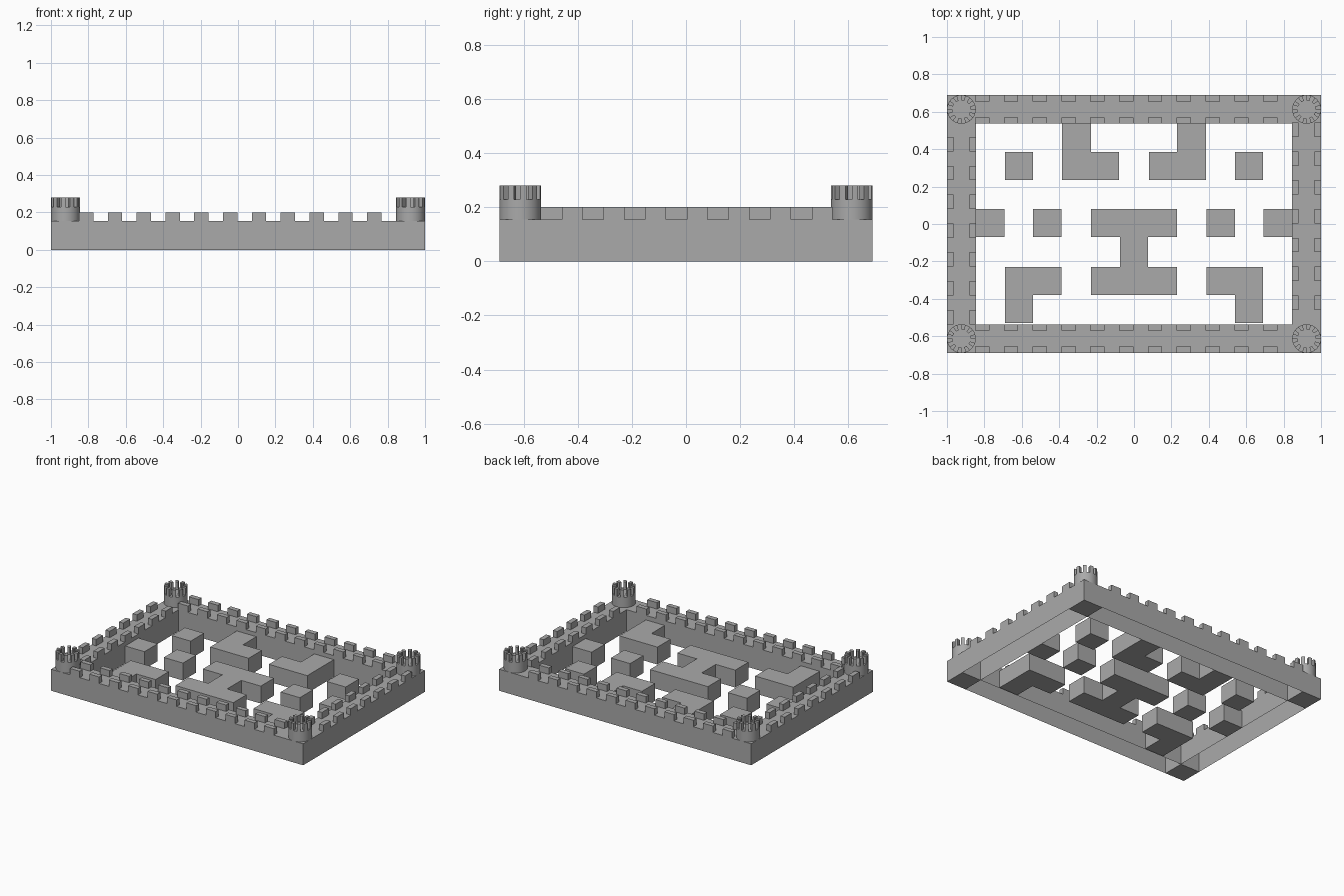
import bpy, bmesh, math

cube = bpy.data.objects.get("Cube")
if cube:
    bpy.data.objects.remove(cube, do_unlink=True)

stone = bpy.data.materials.new("grey_stone")
stone.use_nodes = True
GREY = (0.4, 0.4, 0.4, 1)
stone.diffuse_color = GREY
stone.node_tree.nodes["Principled BSDF"].inputs["Base Color"].default_value = GREY

CELL = 0.154      # wall thickness and height
TOP = 0.2         # merlon height
HEDGE = 0.125     # inner block height
HX, HY = 1.0, 0.69


def finish(name, bm):
    mesh = bpy.data.meshes.new(name)
    bm.to_mesh(mesh)
    bm.free()
    mesh.materials.append(stone)
    obj = bpy.data.objects.new(name, mesh)
    bpy.context.collection.objects.link(obj)
    return obj


def prism(bm, outline, z0, z1, bottom=True):
    """Extrude a flat outline upwards; optionally leave it open below."""
    base = bm.faces.new([bm.verts.new((x, y, z0)) for x, y in outline])
    base.normal_update()
    if base.normal.z > 0:
        base.normal_flip()
    ext = bmesh.ops.extrude_face_region(bm, geom=[base], use_keep_orig=True)["geom"]
    bmesh.ops.translate(bm, vec=(0, 0, z1 - z0),
                        verts=[v for v in ext if isinstance(v, bmesh.types.BMVert)])
    caps = [f for f in ext if isinstance(f, bmesh.types.BMFace)]
    for f in caps:
        f.normal_update()
        if f.normal.z < 0:
            f.normal_flip()
    if not bottom:
        bmesh.ops.delete(bm, geom=[base], context='FACES_ONLY')


def rect(x0, x1, y0, y1):
    return [(x0, y0), (x1, y0), (x1, y1), (x0, y1)]


def wall(name, area, along_x, first, count):
    """Hollow wall with a row of merlons on both long edges."""
    x0, x1, y0, y1 = area
    bm = bmesh.new()
    prism(bm, rect(*area), 0, CELL, bottom=False)
    deep, half = 0.034, CELL / 2
    for i in range(count):
        a = first + i * CELL
        b = a + half
        if along_x:
            rows = [(a, b, y0, y0 + deep), (a, b, y1 - deep, y1)]
        else:
            rows = [(x0, x0 + deep, a, b), (x1 - deep, x1, a, b)]
        for row in rows:
            prism(bm, rect(*row), CELL, TOP, bottom=False)
    bmesh.ops.recalc_face_normals(bm, faces=bm.faces)
    finish(name, bm)


def block(name, outline, mirrored=True):
    for side, s in (("right", 1), ("left", -1)) if mirrored else (("middle", 1),):
        bm = bmesh.new()
        prism(bm, [(s * x, y) for x, y in outline], 0, HEDGE)
        bmesh.ops.recalc_face_normals(bm, faces=bm.faces)
        finish(f"{name}_{side}", bm)


# Outer walls
ix, iy = HX - CELL, HY - CELL
wall("front_wall", (-ix, ix, -HY, -iy), True, -0.85, 11)
wall("back_wall", (-ix, ix, iy, HY), True, -0.85, 11)
wall("right_wall", (-HX, -ix, -iy, iy), False, -iy, 7)
wall("left_wall", (ix, HX, -iy, iy), False, -iy + CELL / 2, 7)


# Corner blocks with round towers
def arc(cx, cy, r, a0, a1, n):
    return [(cx + r * math.cos(a0 + (a1 - a0) * i / n),
             cy + r * math.sin(a0 + (a1 - a0) * i / n)) for i in range(n + 1)]


def tower(name, sx, sy):
    cx, cy, r = sx * (HX - CELL / 2), sy * (HY - CELL / 2), CELL / 2
    bm = bmesh.new()
    prism(bm, rect(cx - r, cx + r, cy - r, cy + r), 0, CELL)
    bmesh.ops.recalc_face_normals(bm, faces=bm.faces)
    finish(name + "_corner_block", bm)

    bm = bmesh.new()
    prism(bm, arc(cx, cy, r, 0, math.tau, 40)[:-1], CELL, 0.228, bottom=False)
    teeth = 10
    step = math.tau / teeth
    for i in range(teeth):
        a = i * step
        outline = (arc(cx, cy, r, a, a + step / 2, 2)
                   + arc(cx, cy, 0.048, a + step / 2, a, 2))
        prism(bm, outline, 0.228, 0.28, bottom=False)
    bmesh.ops.recalc_face_normals(bm, faces=bm.faces)
    obj = finish(name + "_tower", bm)
    bpy.ops.object.select_all(action='DESELECT')
    obj.select_set(True)
    bpy.context.view_layer.objects.active = obj
    bpy.ops.object.shade_smooth_by_angle(angle=math.radians(30))


for sx, sname in ((-1, "right"), (1, "left")):
    for sy, dname in ((-1, "front"), (1, "back")):
        tower(f"{dname}_{sname}", sx, sy)

# Inner maze blocks, mirrored left and right
block("back_hook", [(-0.385, iy), (-0.385, 0.235), (-0.08, 0.235),
                    (-0.08, 0.385), (-0.23, 0.385), (-0.23, iy)])
block("back_cube", rect(-0.69, -0.54, 0.235, 0.385))
block("side_stub", rect(-ix, -0.693, -0.07, 0.08))
block("centre_cube", rect(-0.54, -0.388, -0.07, 0.08))
block("front_hook", [(-0.69, -0.23), (-0.69, -0.53), (-0.54, -0.53),
                     (-0.54, -0.38), (-0.388, -0.38), (-0.388, -0.23)])
half_h = [(0.23, 0.08), (0.23, -0.07), (0.075, -0.07),
          (0.075, -0.23), (0.23, -0.23), (0.23, -0.38)]
block("centre_bar", half_h + [(-x, y) for x, y in reversed(half_h)], mirrored=False)
